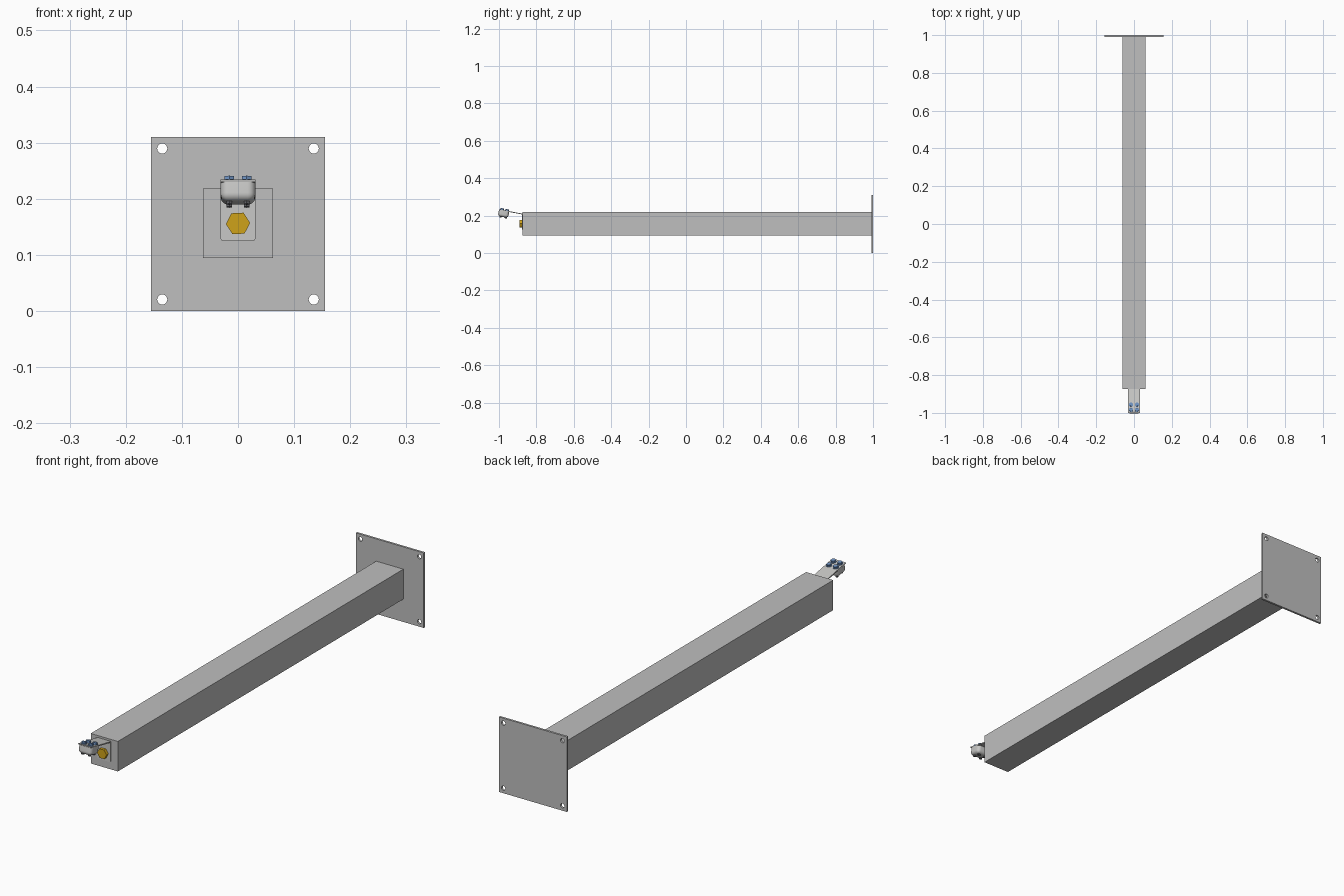
import bpy, bmesh, math
from mathutils import Matrix, Vector

if "Cube" in bpy.data.objects:
    bpy.data.objects.remove(bpy.data.objects["Cube"])


def material(name, rgb):
    m = bpy.data.materials.new(name)
    m.diffuse_color = (*rgb, 1)
    m.use_nodes = True
    m.node_tree.nodes["Principled BSDF"].inputs["Base Color"].default_value = m.diffuse_color
    return m


STEEL = material("steel_grey", (0.52, 0.52, 0.52))
LIGHT = material("light_steel", (0.58, 0.58, 0.57))
GOLD = material("gold", (0.62, 0.36, 0.01))
BLUE = material("bolt_blue", (0.16, 0.29, 0.54))
DARK = material("dark_steel", (0.12, 0.12, 0.13))


def finish(name, bm, mat):
    bmesh.ops.recalc_face_normals(bm, faces=bm.faces)
    me = bpy.data.meshes.new(name)
    bm.to_mesh(me)
    bm.free()
    ob = bpy.data.objects.new(name, me)
    bpy.context.collection.objects.link(ob)
    me.materials.append(mat)
    return ob


def box(name, lo, hi, mat):
    lo, hi = Vector(lo), Vector(hi)
    bm = bmesh.new()
    bmesh.ops.create_cube(bm, size=1, matrix=Matrix.Translation((lo + hi) / 2)
                          @ Matrix.Diagonal((*(hi - lo), 1)))
    return finish(name, bm, mat)


def prism(name, matrix, r, h, n, mat):
    bm = bmesh.new()
    bmesh.ops.create_cone(bm, cap_ends=True, segments=n, radius1=r, radius2=r,
                          depth=h, matrix=matrix)
    return finish(name, bm, mat)


def smooth(ob):
    bpy.ops.object.select_all(action='DESELECT')
    ob.select_set(True)
    bpy.context.view_layer.objects.active = ob
    bpy.ops.object.shade_smooth_by_angle(angle=math.radians(35))


FACE_Y = Matrix.Rotation(math.pi / 2, 4, 'X')

# Square beam
box("beam", (-0.062, -0.873, 0.094), (0.062, 0.991, 0.218), STEEL)

# Mounting plate with four corner holes
plate = box("mounting_plate", (-0.155, 0.991, 0), (0.155, 1.0, 0.31), STEEL)
for x in (-0.135, 0.135):
    for z in (0.0205, 0.2895):
        hole = prism("hole_cutter", Matrix.Translation((x, 1, z)) @ FACE_Y,
                     0.009, 0.1, 24, STEEL)
        hole.hide_render = True
        hole.hide_set(True)
        cut = plate.modifiers.new("hole", 'BOOLEAN')
        cut.object = hole
        cut.solver = 'EXACT'

# Bent strap on the end of the beam
profile = [(-0.873, 0.125), (-0.877, 0.125), (-0.877, 0.206),
           (-0.9993, 0.230), (-1.0, 0.234), (-0.873, 0.210)]
bm = bmesh.new()
side = bm.faces.new([bm.verts.new((-0.031, y, z)) for y, z in profile])
ext = bmesh.ops.extrude_face_region(bm, geom=[side])
bmesh.ops.translate(bm, vec=(0.062, 0, 0),
                    verts=[v for v in ext["geom"] if isinstance(v, bmesh.types.BMVert)])
corners = [e for e in bm.edges if all(v.co.z < 0.126 for v in e.verts)
           and abs(e.verts[0].co.y - e.verts[1].co.y) > 0.003]
bmesh.ops.bevel(bm, geom=corners, offset=0.004, segments=3, profile=0.5, affect='EDGES')
finish("strap", bm, LIGHT)

# Gold hexagonal bolt
prism("hex_bolt", Matrix.Translation((0, -0.883, 0.156)) @ FACE_Y
      @ Matrix.Rotation(math.radians(93), 4, 'Z'), 0.0215, 0.013, 6, GOLD)

# Tilted frame on the strap's upper face, y runs back from the tip
tilt = Matrix.Translation((0, -1.0, 0.234)) @ Matrix.Rotation(-math.atan2(0.024, 0.127), 4, 'X')

# Rounded clamp block under the strap
bm = bmesh.new()
bmesh.ops.create_cube(bm, size=1, matrix=Matrix.Translation((0, 0.0285, -0.0205))
                      @ Matrix.Diagonal((0.062, 0.056, 0.033, 1)))
lower = [e for e in bm.edges if any(v.co.z < -0.03 for v in e.verts)]
bmesh.ops.bevel(bm, geom=lower, offset=0.014, segments=6, profile=0.5, affect='EDGES')
bm.transform(tilt)
smooth(finish("clamp", bm, LIGHT))

# Four clamp bolts with washers above and nuts below
for x in (-0.0155, 0.0155):
    for y in (0.016, 0.044):
        def at(z):
            return tilt @ Matrix.Translation((x, y, z))
        smooth(prism("bolt_washer", at(0.001), 0.0115, 0.002, 20, BLUE))
        prism("bolt_head", at(0.005), 0.0095, 0.007, 6, BLUE)
        prism("clamp_nut", at(-0.0385), 0.006, 0.006, 6, DARK)
